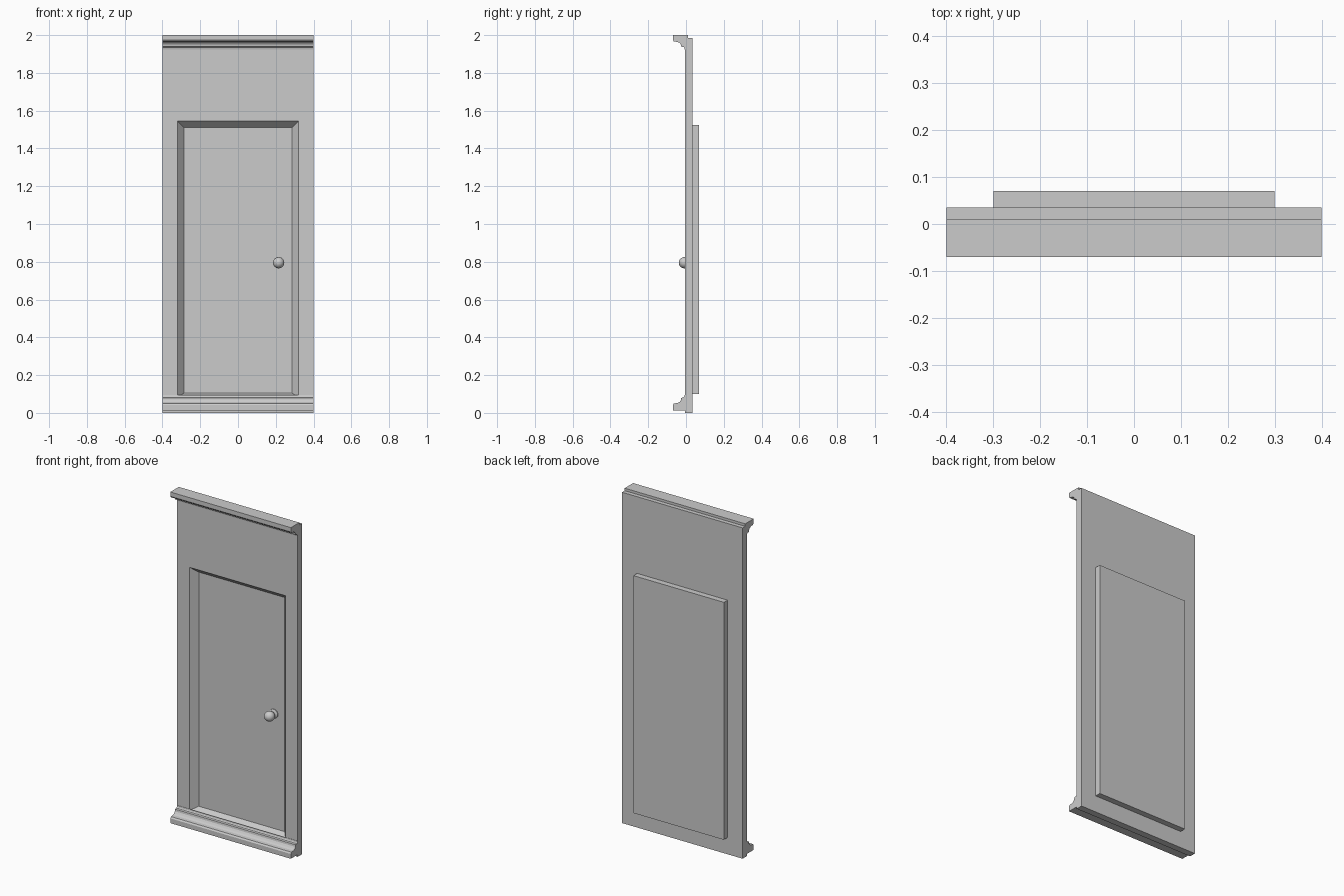
import bpy, bmesh, math
from mathutils import Matrix

if "Cube" in bpy.data.objects:
    bpy.data.objects.remove(bpy.data.objects["Cube"])


def finish(name, bm, smooth=False):
    bmesh.ops.recalc_face_normals(bm, faces=bm.faces[:])
    me = bpy.data.meshes.new(name)
    bm.to_mesh(me)
    bm.free()
    ob = bpy.data.objects.new(name, me)
    bpy.context.collection.objects.link(ob)
    if smooth:
        bpy.ops.object.select_all(action='DESELECT')
        ob.select_set(True)
        bpy.context.view_layer.objects.active = ob
        bpy.ops.object.shade_smooth_by_angle(angle=math.radians(35))
    return ob


def bridge(bm, a, b):
    n = len(a)
    for i in range(n):
        j = (i + 1) % n
        bm.faces.new((a[i], a[j], b[j], b[i]))


def rect(bm, w, y, z0, z1):
    return [bm.verts.new(p) for p in ((-w, y, z0), (w, y, z0), (w, y, z1), (-w, y, z1))]


def trim(name, profile):
    # extrude a (y, z) profile across the full width
    bm = bmesh.new()
    ends = [[bm.verts.new((x, y, z)) for y, z in profile] for x in (-0.4, 0.4)]
    bridge(bm, *ends)
    for e in ends:
        bm.faces.new(e)
    return finish(name, bm)


FRONT, BACK = -0.005, 0.035

# Wall panel with a splayed door opening
bm = bmesh.new()
rings = [rect(bm, 0.40, FRONT, 0.0, 1.985),
         rect(bm, 0.32, FRONT, 0.085, 1.545),
         rect(bm, 0.285, BACK, 0.105, 1.51),
         rect(bm, 0.40, BACK, 0.0, 1.985)]
for i in range(4):
    bridge(bm, rings[i], rings[(i + 1) % 4])
finish("wall_panel", bm)

# Door slab, standing proud of the wall at the back
bm = bmesh.new()
front, back = rect(bm, 0.30, BACK, 0.10, 1.525), rect(bm, 0.30, 0.07, 0.10, 1.525)
bridge(bm, front, back)
bm.faces.new(front)
bm.faces.new(back)
finish("door_slab", bm)

# Stepped moulding (y, distance from outer edge), used at the top and flipped at the bottom
moulding = [(0.01, 0), (-0.07, 0), (-0.07, 0.026), (-0.064, 0.034), (-0.045, 0.036),
            (-0.034, 0.041), (-0.027, 0.05), (-0.025, 0.061), (-0.013, 0.063),
            (-0.009, 0.067), (-0.007, 0.075), (FRONT, 0.075), (FRONT, 0.015), (0.01, 0.015)]
trim("cornice", [(y, 2.0 - h) for y, h in moulding])
base = [(y, 0.013 + h * 1.09) for y, h in moulding[1:12]]
trim("skirting", [(FRONT, 0.013)] + base)

# Round door knob with neck and rosette, lathed around y
profile = [(0.027, BACK), (0.027, 0.030), (0.022, 0.026), (0.012, 0.024), (0.012, 0.019)]
for i in range(1, 10):
    a = math.radians(24 + 156 * i / 10)
    profile.append((0.03 * math.sin(a), -0.008 + 0.03 * math.cos(a)))
bm = bmesh.new()
N = 24
loops = []
for r, y in profile:
    loops.append([bm.verts.new((0.215 + r * math.cos(2 * math.pi * k / N), y,
                                0.795 + r * math.sin(2 * math.pi * k / N))) for k in range(N)])
for a, b in zip(loops, loops[1:]):
    bridge(bm, a, b)
tip = bm.verts.new((0.215, -0.038, 0.795))
for k in range(N):
    bm.faces.new((loops[-1][k], loops[-1][(k + 1) % N], tip))
bm.faces.new(loops[0])
finish("door_knob", bm, smooth=True)
